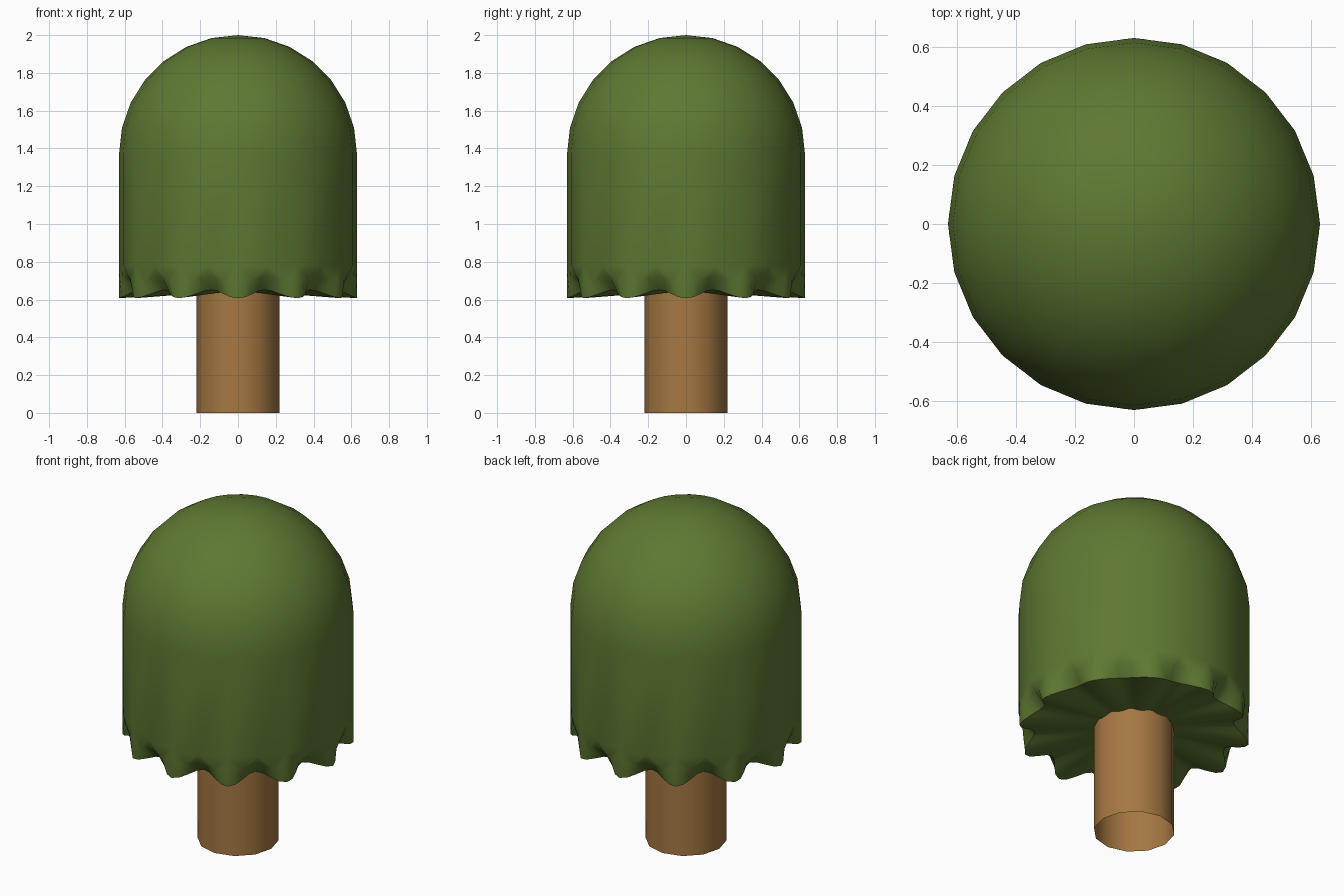
import bpy, bmesh, math

if "Cube" in bpy.data.objects:
    bpy.data.objects.remove(bpy.data.objects["Cube"])

SEG, SUB = 24, 4            # canopy sides, rim points per side
R = 0.63


def material(name, col):
    m = bpy.data.materials.new(name)
    m.diffuse_color = (*col, 1)
    m.use_nodes = True
    m.node_tree.nodes["Principled BSDF"].inputs["Base Color"].default_value = m.diffuse_color
    return m


def finish(name, bm, mat, angle):
    bmesh.ops.recalc_face_normals(bm, faces=bm.faces)
    me = bpy.data.meshes.new(name)
    bm.to_mesh(me)
    bm.free()
    ob = bpy.data.objects.new(name, me)
    bpy.context.collection.objects.link(ob)
    me.materials.append(mat)
    bpy.ops.object.select_all(action='DESELECT')
    ob.select_set(True)
    bpy.context.view_layer.objects.active = ob
    bpy.ops.object.shade_smooth_by_angle(angle=math.radians(angle))
    return ob


def ring(bm, n, fn):
    """Ring of n points; fn(angle) gives (radius, height)."""
    out = []
    for i in range(n):
        a = 2 * math.pi * i / n
        r, z = fn(a)
        out.append(bm.verts.new((r * math.cos(a), r * math.sin(a), z)))
    return out


def bridge(bm, a, b):
    n = len(a)
    for i in range(n):
        j = (i + 1) % n
        bm.faces.new((a[i], a[j], b[j], b[i]))


def fan(bm, a, z):
    c = bm.verts.new((0, 0, z))
    for i in range(len(a)):
        bm.faces.new((a[i], a[(i + 1) % len(a)], c))


green = material("leaf green", (0.112, 0.188, 0.032))
brown = material("bark brown", (0.376, 0.188, 0.055))

# Canopy: straight side, then a hemispherical dome
bm = bmesh.new()
base = ring(bm, SEG, lambda a: (R, 0.78))
prev = base
for k in range(7):
    t = math.radians(90 * k / 7)
    cur = ring(bm, SEG, lambda a: (R * math.cos(t), 1.37 + R * math.sin(t)))
    bridge(bm, prev, cur)
    prev = cur
fan(bm, prev, 2.0)


# Scalloped skirt: 12 lobes at full radius, valleys tucked in and up
def skirt(inset, low, rise):
    def fn(a):
        f = 0.5 - 0.5 * math.cos(12 * a)
        return R - inset * f, low + rise * f
    return fn


mid = ring(bm, SEG * SUB, skirt(0.025, 0.70, 0.015))
rim = ring(bm, SEG * SUB, skirt(0.09, 0.607, 0.045))
N = SEG * SUB
for i in range(SEG):
    a, b = base[i], base[(i + 1) % SEG]
    low = [mid[(i * SUB + k) % N] for k in range(SUB + 1)]
    h = SUB // 2
    for k in range(SUB):
        bm.faces.new((a if k < h else b, low[k], low[k + 1]))
    bm.faces.new((a, low[h], b))
bridge(bm, mid, rim)
fan(bm, rim, 0.65)          # pleated underside
finish("canopy", bm, green, 40)

# Trunk: open tube running into the canopy
bm = bmesh.new()
bridge(bm, ring(bm, 12, lambda a: (0.22, 0.0)), ring(bm, 12, lambda a: (0.22, 0.66)))
finish("trunk", bm, brown, 40)
